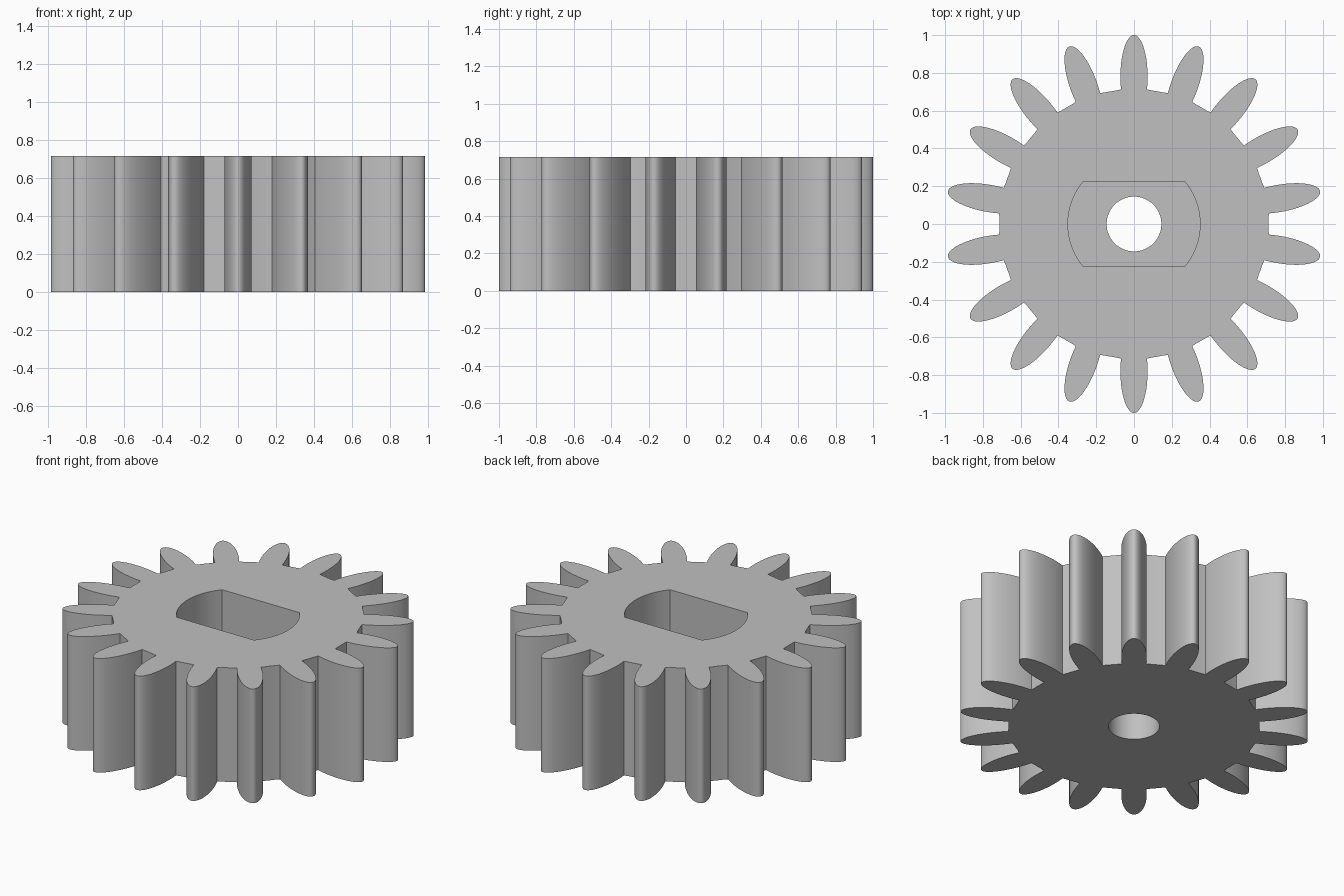
import bpy, bmesh, math

if "Cube" in bpy.data.objects:
    bpy.data.objects.remove(bpy.data.objects["Cube"], do_unlink=True)

HEIGHT, TEETH = 0.715, 18
BODY_R = 0.713
TOOTH_C, TOOTH_A, TOOTH_B = 0.78, 0.22, 0.072   # elliptical tooth: centre, half length, half width
HOLE_R, SLOT_R, SLOT_HALF = 0.145, 0.35, 0.225
FLOOR = 0.3                                     # height of the shaft pocket floor

grey = bpy.data.materials.new("plain grey")
grey.use_nodes = True
colour = (0.53, 0.53, 0.53, 1)
grey.diffuse_color = colour
grey.node_tree.nodes["Principled BSDF"].inputs["Base Color"].default_value = colour


def prism(name, outline, z0, z1):
    """Extrude a closed counter-clockwise outline from z0 to z1."""
    bm = bmesh.new()
    base = bm.faces.new([bm.verts.new((x, y, z0)) for x, y in outline])
    top = bmesh.ops.extrude_face_region(bm, geom=[base], use_keep_orig=True)["geom"]
    moved = [v for v in top if isinstance(v, bmesh.types.BMVert)]
    bmesh.ops.translate(bm, verts=moved, vec=(0, 0, z1 - z0))
    bmesh.ops.recalc_face_normals(bm, faces=bm.faces)
    mesh = bpy.data.meshes.new(name)
    bm.to_mesh(mesh)
    bm.free()
    mesh.materials.append(grey)
    obj = bpy.data.objects.new(name, mesh)
    bpy.context.collection.objects.link(obj)
    return obj


def polar(r, a):
    return (r * math.cos(a), r * math.sin(a))


# Gear outline: elliptical teeth joined by arcs of the body circle
t0 = math.acos(-0.305)
root = math.atan2(TOOTH_B * math.sin(t0), TOOTH_C + TOOTH_A * math.cos(t0))
pitch = math.tau / TEETH
outline = []
for i in range(TEETH):
    mid = math.pi / 2 + i * pitch
    for k in range(41):
        t = -t0 + 2 * t0 * k / 40
        x, y = TOOTH_C + TOOTH_A * math.cos(t), TOOTH_B * math.sin(t)
        outline.append(polar(math.hypot(x, y), mid + math.atan2(y, x)))
    for k in range(1, 4):
        outline.append(polar(BODY_R, mid + root + (pitch - 2 * root) * k / 4))
gear = prism("gear_wheel", outline, 0, HEIGHT)

# Shaft pocket with two flats, open at the top, and a round through hole
half = math.asin(SLOT_HALF / SLOT_R)
slot = [polar(SLOT_R, side + half * (k / 12 - 1))
        for side in (0, math.pi) for k in range(25)]
circle = [polar(HOLE_R, math.tau * k / 64) for k in range(64)]
cutters = [prism("pocket_cutter", slot, FLOOR, HEIGHT + 0.2),
           prism("hole_cutter", circle, -0.2, HEIGHT + 0.3)]

bpy.ops.object.select_all(action="DESELECT")
gear.select_set(True)
bpy.context.view_layer.objects.active = gear
for cutter in cutters:
    cutter.hide_render = True
    cut = gear.modifiers.new(cutter.name, "BOOLEAN")
    cut.operation, cut.solver, cut.object = "DIFFERENCE", "EXACT", cutter
    bpy.ops.object.modifier_apply(modifier=cut.name)
    bpy.data.objects.remove(cutter, do_unlink=True)

bpy.ops.object.shade_smooth_by_angle(angle=math.radians(30))
